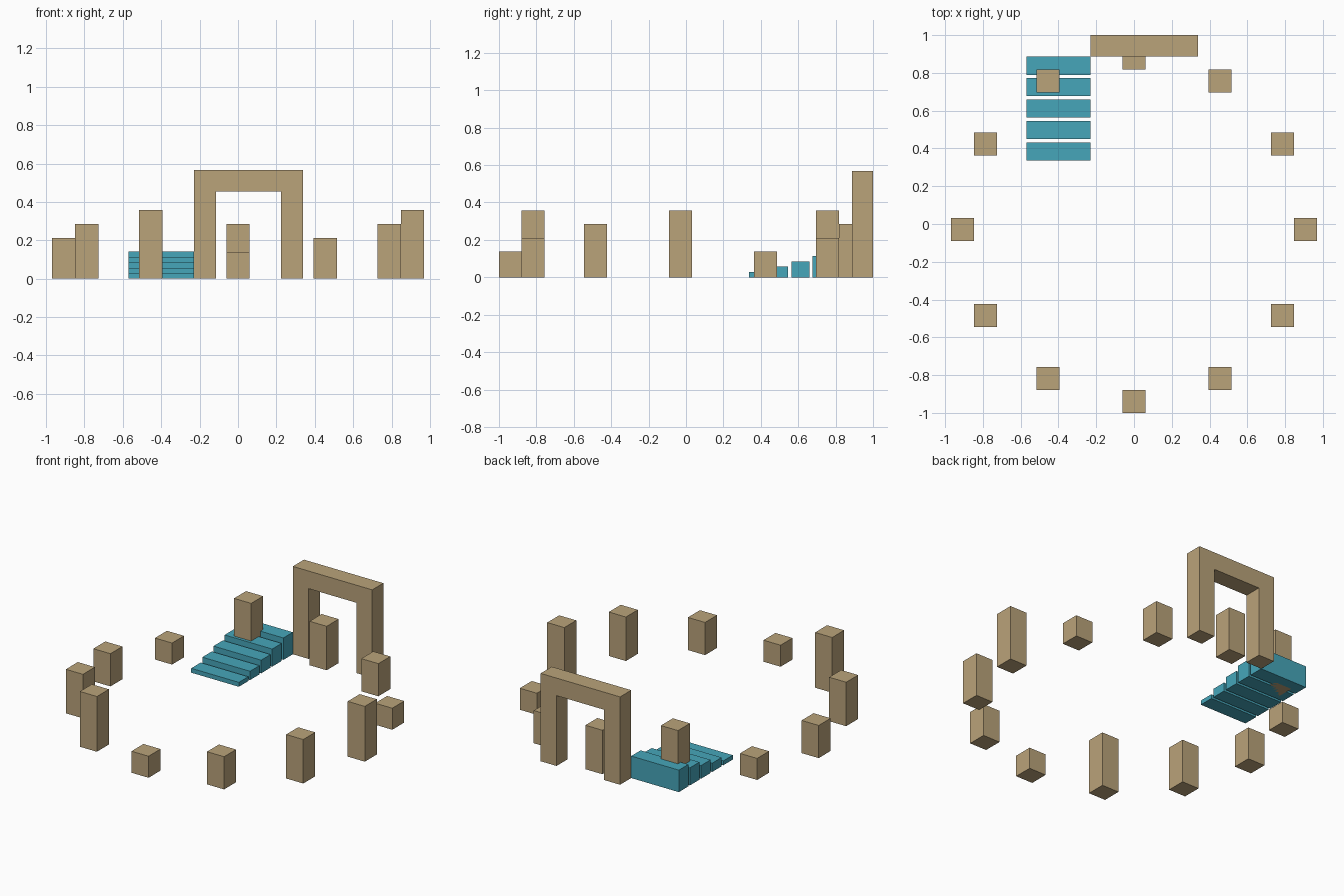
import bpy, bmesh, math

if "Cube" in bpy.data.objects:
    bpy.data.objects.remove(bpy.data.objects["Cube"])


def material(name, color):
    m = bpy.data.materials.new(name)
    m.diffuse_color = (*color, 1)
    m.use_nodes = True
    m.node_tree.nodes["Principled BSDF"].inputs["Base Color"].default_value = m.diffuse_color
    return m


STONE = material("tan stone", (0.491, 0.366, 0.195))
BLUE = material("teal blue", (0.061, 0.381, 0.491))


def prism(name, outline, depth, mat, offset=(0, 0, 0)):
    """Extrude an outline in the xz plane along +y."""
    bm = bmesh.new()
    face = bm.faces.new([bm.verts.new((x, 0, z)) for x, z in outline])
    ext = bmesh.ops.extrude_face_region(bm, geom=[face])["geom"]
    verts = [v for v in ext if isinstance(v, bmesh.types.BMVert)]
    bmesh.ops.translate(bm, verts=verts, vec=(0, depth, 0))
    bmesh.ops.recalc_face_normals(bm, faces=bm.faces)
    mesh = bpy.data.meshes.new(name)
    bm.to_mesh(mesh)
    bm.free()
    mesh.materials.append(mat)
    ob = bpy.data.objects.new(name, mesh)
    ob.location = offset
    bpy.context.collection.objects.link(ob)
    return ob


def block(name, x0, x1, y0, y1, h, mat):
    w = (x1 - x0) / 2
    return prism(name, [(-w, 0), (w, 0), (w, h), (-w, h)], y1 - y0, mat,
                 ((x0 + x1) / 2, y0, 0))


U = 0.1135       # module of the arch and stairs
BACK = 1 - U     # front face of the arch

# ring of twelve pillars with four repeating heights
R, HALF, CY = 0.909, 0.061, -0.03
HEIGHTS = (0.357, 0.139, 0.211, 0.284)
for i in range(12):
    a = math.radians(30 * i)
    x, y = R * math.cos(a), CY + R * math.sin(a)
    block(f"pillar_{i + 1}", x - HALF, x + HALF, y - HALF, y + HALF,
          HEIGHTS[i % 4], STONE)

# square gateway arch
xl, xr, top = -0.229, -0.229 + 5 * U, 5 * U
prism("gateway_arch",
      [(xl, 0), (xl + U, 0), (xl + U, top - U), (xr - U, top - U),
       (xr - U, 0), (xr, 0), (xr, top), (xl, top)],
      U, STONE, (0, BACK, 0))

# five rising steps with small gaps between them
for i in range(5):
    y1 = BACK - (4 - i) * U
    block(f"step_{i + 1}", xl - 3 * U, xl, y1 - 0.85 * U, y1,
          0.0284 * (i + 1), BLUE)
